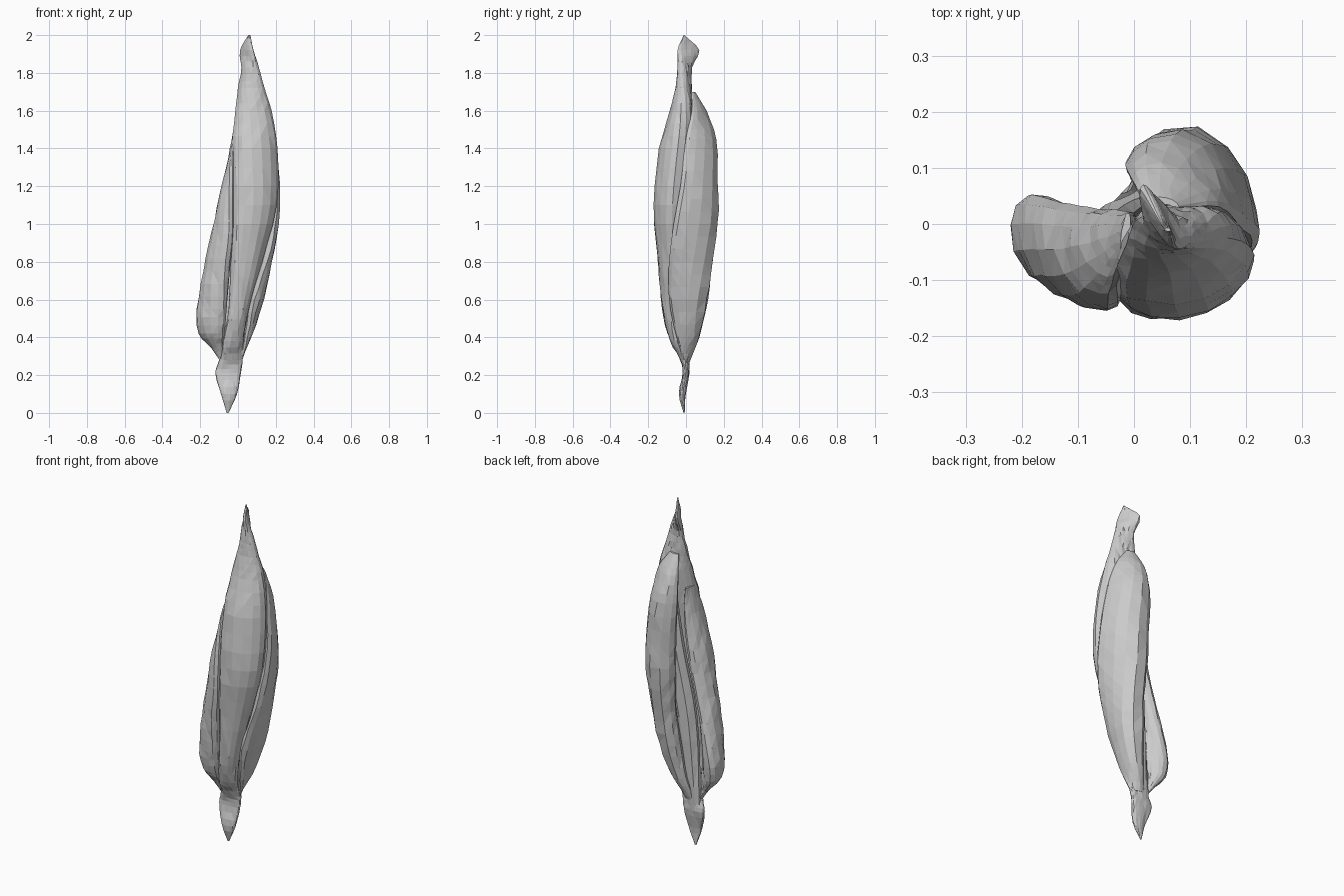
import bpy, bmesh, math, random
from mathutils import Vector

random.seed(4)


def blend(keys, z):
    """Smoothly interpolate the section values at height z (keys run downwards)."""
    for i in range(len(keys) - 1):
        if keys[i][0] >= z >= keys[i + 1][0]:
            a, b = keys[i], keys[i + 1]
            before, after = keys[max(i - 1, 0)], keys[min(i + 2, len(keys) - 1)]
            h = b[0] - a[0]
            u = (z - a[0]) / h
            out = []
            for k in range(1, len(a)):
                ma = (b[k] - before[k]) / (b[0] - before[0]) * h
                mb = (after[k] - a[k]) / (after[0] - a[0]) * h
                out.append((2*u**3 - 3*u**2 + 1) * a[k] + (u**3 - 2*u**2 + u) * ma
                           + (3*u**2 - 2*u**3) * b[k] + (u**3 - u**2) * mb)
            return out


def section(vals, z, sides, jitter):
    """Bean-shaped outline around a curved spine A-M-B with half thickness t."""
    A, M, B = Vector(vals[0:2]), Vector(vals[2:4]), Vector(vals[4:6])
    t = max(vals[6], 0.002)
    pts = []
    for i in range(sides):
        th = 2 * math.pi * i / sides
        s = (1 - math.cos(th)) / 2
        p = (1-s)*(1-2*s)*A + 4*s*(1-s)*M + s*(2*s-1)*B
        d = (4*s-3)*A + (4-8*s)*M + (4*s-1)*B
        n = Vector((-d.y, d.x)).normalized()
        off = t * math.copysign(abs(math.sin(th)) ** 0.8, math.sin(th))
        p = p + n * (off + random.uniform(-jitter, jitter) * min(1, t / 0.03))
        pts.append((p.x, p.y, z))
    return pts


def lobe(name, keys, sides=18, sub=3, jitter=0.003):
    """Loft the bean sections into one closed faceted body."""
    heights = []
    for a, b in zip(keys, keys[1:]):
        heights += [a[0] + (b[0] - a[0]) * j / sub for j in range(sub)]
    heights.append(keys[-1][0])
    bm = bmesh.new()
    rings = [[bm.verts.new(p) for p in section(blend(keys, z), z, sides, jitter)]
             for z in heights]
    for r, q in zip(rings, rings[1:]):
        for i in range(sides):
            j = (i + 1) % sides
            bm.faces.new((r[i], r[j], q[j], q[i]))
    bm.faces.new(rings[0])
    bm.faces.new(rings[-1])
    bmesh.ops.triangulate(bm, faces=bm.faces[:])
    bmesh.ops.recalc_face_normals(bm, faces=bm.faces[:])
    me = bpy.data.meshes.new(name)
    bm.to_mesh(me)
    bm.free()
    ob = bpy.data.objects.new(name, me)
    bpy.context.collection.objects.link(ob)
    return ob


# Each key: height, spine start x y, spine middle x y, spine end x y, half thickness

# Long front lobe with the pointed top and the flat tail
lobe("front_lobe", [
    (2.00, .055, -.01, .06, -.01, .065, -.01, .003),
    (1.92, .015, .07, .045, .01, .08, -.045, .015),
    (1.83, .025, .03, .065, -.01, .11, -.025, .028),
    (1.72, .01, .02, .07, -.015, .14, -.01, .042),
    (1.60, -.01, -.01, .08, -.025, .173, .0, .06),
    (1.40, -.03, -.05, .085, -.06, .195, -.01, .08),
    (1.10, -.03, -.10, .085, -.09, .195, -.04, .078),
    (0.80, -.04, -.10, .04, -.085, .12, -.05, .062),
    (0.55, -.05, -.08, .0, -.075, .05, -.05, .05),
    (0.38, -.075, -.04, -.03, -.05, .025, -.03, .035),
    (0.28, -.10, -.01, -.045, -.01, .025, -.005, .02),
    (0.21, -.12, .0, -.06, .0, .015, .0, .018),
    (0.10, -.09, -.02, -.05, -.02, -.005, -.015, .018),
    (0.00, -.06, -.01, -.055, -.01, -.05, -.01, .003)])

# Curled lobe wrapping round the back right side
lobe("back_lobe", [
    (1.70, .02, .035, .05, .042, .08, .03, .006),
    (1.60, .0, .07, .06, .088, .15, .03, .018),
    (1.45, -.01, .09, .085, .122, .187, .0, .032),
    (1.20, .0, .09, .115, .122, .21, -.03, .042),
    (1.00, .01, .08, .117, .117, .20, -.065, .045),
    (0.80, .02, .06, .105, .09, .155, -.09, .048),
    (0.60, .0, .04, .08, .06, .09, -.09, .05),
    (0.40, -.03, .03, .03, .035, .05, -.05, .03),
    (0.27, -.06, .0, -.03, .01, .02, -.01, .01)])

# Lower lobe bulging out to the left
lobe("left_lobe", [
    (1.50, -.02, -.05, -.015, -.02, -.01, .02, .008),
    (1.35, -.03, -.11, -.03, -.04, .0, .02, .02),
    (1.15, -.03, -.14, -.06, -.06, -.02, .02, .04),
    (0.95, -.03, -.145, -.09, -.06, -.06, .02, .05),
    (0.75, -.05, -.13, -.128, -.05, -.11, .03, .055),
    (0.55, -.06, -.10, -.152, -.04, -.155, .05, .06),
    (0.42, -.07, -.07, -.146, -.03, -.16, .04, .053),
    (0.34, -.08, -.04, -.115, -.02, -.12, .01, .022),
    (0.28, -.09, -.02, -.09, -.01, -.08, .0, .008)])

# Flat band at the bottom of the rear groove
lobe("groove_band", [
    (1.64, .05, .05, .07, .06, .10, .05, .01),
    (1.20, .0, .02, .05, .045, .10, .03, .028),
    (0.75, -.06, -.02, -.01, .02, .05, .0, .03),
    (0.22, -.10, .0, -.06, .002, -.01, .0, .015)], sides=10, sub=4)
